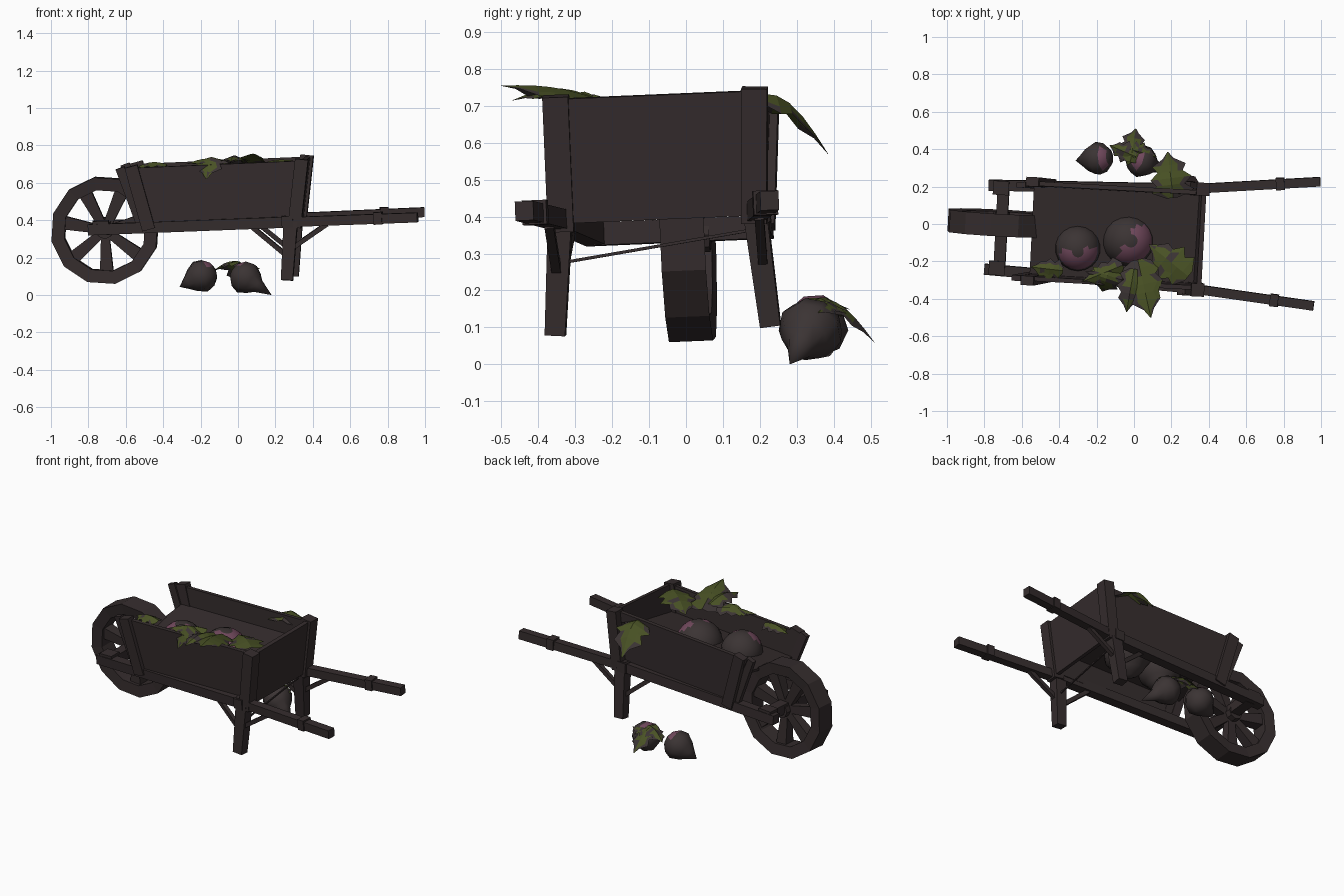
import bpy, bmesh, math, random
from mathutils import Matrix, Vector as V

random.seed(4)
if "Cube" in bpy.data.objects:
    bpy.data.objects.remove(bpy.data.objects["Cube"], do_unlink=True)


def material(name, rgb):
    m = bpy.data.materials.new(name)
    m.use_nodes = True
    m.diffuse_color = (*rgb, 1)
    m.node_tree.nodes["Principled BSDF"].inputs["Base Color"].default_value = (*rgb, 1)
    return m


WOOD = material("dark wood", (.035, .0255, .026))
SKIN = material("dark root skin", (.044, .034, .034))
PINK = material("dusty pink", (.165, .066, .108))
GREEN = material("leaf green", (.066, .083, .018))

# The whole barrow leans slightly
FRAME = (Matrix.Translation((0, -.06, .39)) @ Matrix.Rotation(-.055, 4, "Z")
         @ Matrix.Rotation(-.04, 4, "Y") @ Matrix.Rotation(.042, 4, "X"))


def finish(name, bm, mats, matrix=FRAME):
    bmesh.ops.recalc_face_normals(bm, faces=bm.faces)
    me = bpy.data.meshes.new(name)
    bm.to_mesh(me)
    bm.free()
    for m in mats:
        me.materials.append(m)
    ob = bpy.data.objects.new(name, me)
    bpy.context.collection.objects.link(ob)
    ob.matrix_world = matrix
    return ob


def beam(name, a, b, w, h, taper=1.0):
    """Square timber from a to b; w is measured sideways, h upward."""
    a, b = V(a), V(b)
    d = (b - a).normalized()
    hint = V((1, 0, 0)) if abs(d.z) > .75 else V((0, 0, 1))
    side = hint.cross(d).normalized()
    up = d.cross(side)
    bm = bmesh.new()
    rings = []
    for p, k in ((a, 1), (b, taper)):
        rings.append([bm.verts.new(p + side * (i * w * k / 2) + up * (j * h * k / 2))
                      for i, j in ((-1, -1), (1, -1), (1, 1), (-1, 1))])
    for r in rings:
        bm.faces.new(r)
    for i in range(4):
        j = (i + 1) % 4
        bm.faces.new((rings[0][i], rings[0][j], rings[1][j], rings[1][i]))
    return finish(name, bm, [WOOD])


def board(name, corners, thickness):
    """Flat plank from four corners, thickened evenly both ways."""
    bm = bmesh.new()
    c = [V(p) for p in corners]
    n = (c[1] - c[0]).cross(c[2] - c[0]).normalized() * thickness / 2
    f = bm.faces.new([bm.verts.new(p - n) for p in c])
    out = bmesh.ops.extrude_face_region(bm, geom=[f])
    bmesh.ops.translate(bm, vec=n * 2,
                        verts=[v for v in out["geom"] if isinstance(v, bmesh.types.BMVert)])
    return finish(name, bm, [WOOD])


# Box, with its floor set high between the panels
board("floor", [(-.54, -.245, .155), (.345, -.245, .155),
                (.345, .245, .205), (-.54, .245, .205)], .015)
board("handle_end_board", [(.325, -.25, -.01), (.325, .25, -.01),
                           (.375, .265, .325), (.375, -.25, .325)], .025)

for side, s in (("right", -1), ("left", 1)):
    board(side + "_panel", [(-.46, s * .24, 0), (.33, s * .24, 0),
                            (.365, s * .255 + .006, .325), (-.59, s * .255 + .006, .322)], .024)
    # Corner posts
    beam(side + "_handle_post", (.315, s * .262, -.03), (.37, s * .27 + .01, .333), .07, .07)
    beam(side + "_wheel_post", (-.465, s * .25, -.01), (-.545, s * .265 + .005, .332), .05, .07)
    beam(side + "_outer_wheel_post", (-.50, s * .235, .0), (-.605, s * .25, .325), .03, .05)
    # Frame rails, handles and collars
    beam(side + "_rail", (-.79, s * .225, .0), (.35, s * .265, 0), .058, .058)
    beam(side + "_handle", (.33, s * .268, 0), (.98, s * .333 + .008, .0), .05, .052)
    beam(side + "_handle_collar", (.745, s * .310 + .005, .003),
         (.79, s * .314 + .006, .003), .066, .066)
    beam(side + "_axle_block", (-.765, s * .215, .02), (-.68, s * .215, .02), .075, .05)
    # Legs and braces
    beam(side + "_leg", (.30, s * .262, .03), (.265, s * .292, -.31), .065, .075, .85)
    beam(side + "_inner_brace", (.09, s * .25, -.02), (.27, s * .275, -.18), .025, .025)
    beam(side + "_outer_brace", (.49, s * .285, -.02), (.30, s * .28, -.14), .025, .025)
    beam(side + "_clamp", (.25, s * .272, .002), (.31, s * .272, .002), .065, .062)

beam("cross_rod", (.29, -.26, -.115), (.29, .24, -.05), .008, .008)
beam("axle", (-.71, -.23, 0), (-.71, .23, 0), .062, .062)

# Wheel
HUB = V((-.714, .025, -.016))
N = 12
bm = bmesh.new()
loops = []
for r, y in ((.29, -.06), (.29, .06), (.22, .052), (.22, -.052)):
    loops.append([bm.verts.new(HUB + V((r * math.cos(math.tau * (i + .3) / N), y,
                                        r * math.sin(math.tau * (i + .3) / N))))
                  for i in range(N)])
for k in range(4):
    p, q = loops[k], loops[(k + 1) % 4]
    for i in range(N):
        j = (i + 1) % N
        bm.faces.new((p[i], p[j], q[j], q[i]))
finish("wheel_rim", bm, [WOOD])

bm = bmesh.new()
bmesh.ops.create_cone(bm, cap_ends=True, segments=8, radius1=.045, radius2=.045, depth=.12,
                      matrix=Matrix.Translation(HUB) @ Matrix.Rotation(math.pi / 2, 4, "X"))
finish("wheel_hub", bm, [WOOD])
SPOKES = 7
for i in range(SPOKES):
    a = math.tau * (i / SPOKES - .25)
    d = V((math.cos(a), 0, math.sin(a)))
    beam("wheel_spoke", HUB + d * .03, HUB + d * .23, .045, .045, 1.6)


# Root vegetables; the pink patch sits on the crown, toward one side
def root(name, centre, radius, tip, tail, facing, reach, segments):
    bm = bmesh.new()
    bmesh.ops.create_uvsphere(bm, u_segments=segments, v_segments=segments * 2 // 3, radius=1)
    for v in bm.verts:
        if v.co.z < -.98:
            v.co.z = -tail
        elif v.co.z < -.4:
            v.co.x *= .85
            v.co.y *= .85
    turn = V((0, 0, -1)).rotation_difference(V(tip)).to_matrix()
    facing = V(facing).normalized()
    for f in bm.faces:
        n = turn @ f.calc_center_median().normalized()
        crown = -n.dot(V(tip).normalized())
        edge = random.uniform(-.08, .08)
        f.material_index = int(.48 + edge < crown < .94 and n.dot(facing) > reach + edge)
        f.smooth = True
    m = Matrix.Translation(centre) @ turn.to_4x4() @ Matrix.Scale(radius, 4)
    return finish(name, bm, [SKIN, PINK], m)


root("loaded_root_one", (-.30, -.13, .545), .122, (0, .15, -1), 1.1, (.1, -1, .2), .18, 18)
root("loaded_root_two", (-.03, -.09, .54), .138, (-.1, 0, -1), 1.1, (.8, -.6, .2), .1, 18)
root("fallen_root_one", (-.20, .35, .10), .09, (-1, -.1, -.5), 1.4, (.5, 0, .8), .75, 9)
root("fallen_root_two", (.045, .335, .09), .09, (.75, -.3, -.5), 1.9, (-.4, .2, .8), .8, 9)


# Leaves: jagged blades folded along the midrib
def leaf(name, base, tip, half_width, bulge=.02, fold=.03, wither=.55):
    base, tip = V(base), V(tip)
    side = (tip - base).cross(V((0, 0, 1))).normalized()
    outline = (.3, .95, .65, 1, .6, .7, .25, .02)
    bm = bmesh.new()
    rows = []
    for i, w in enumerate(outline):
        t = i / (len(outline) - 1)
        row = []
        for u in (-1, -.6, 0, .6, 1):
            p = base.lerp(tip, t) + side * (u * w * half_width * random.uniform(.85, 1.1))
            p.z += bulge * math.sin(math.pi * t) - fold * abs(u) * w
            row.append(bm.verts.new(p))
        rows.append(row)
    for p, q in zip(rows, rows[1:]):
        for k in range(4):
            f = bm.faces.new((p[k], p[k + 1], q[k + 1], q[k]))
            # Withered patches, mostly along the margin
            f.material_index = int(random.random() < (wither if k in (0, 3) else wither / 4))
    return finish(name, bm, [GREEN, SKIN], Matrix())


leaf("back_leaf", (.21, .14, .71), (.18, .385, .57), .12, .08, .05)
leaf("front_leaf_large", (.02, -.19, .70), (.09, -.5, .755), .12, .02, .04)
leaf("front_leaf_small", (.0, -.24, .72), (-.04, -.47, .715), .08, .03, .03, .9)
leaf("inner_leaf", (.29, -.28, .72), (.08, -.11, .68), .11, .02)
leaf("rim_leaf", (-.06, -.22, .72), (-.28, -.31, .70), .06, .02)
leaf("hanging_leaf", (-.13, -.24, .72), (-.17, -.36, .62), .11, .06)
leaf("wheel_end_leaf", (-.38, -.25, .70), (-.55, -.23, .68), .06, .02)
leaf("fallen_leaf_one", (-.02, .33, .18), (.01, .51, .06), .09, .04, .03, .9)
leaf("fallen_leaf_two", (.01, .36, .18), (-.13, .42, .13), .06, .02, .03, .8)
leaf("fallen_leaf_three", (-.02, .40, .17), (.12, .36, .14), .05, .01, .03, .8)
